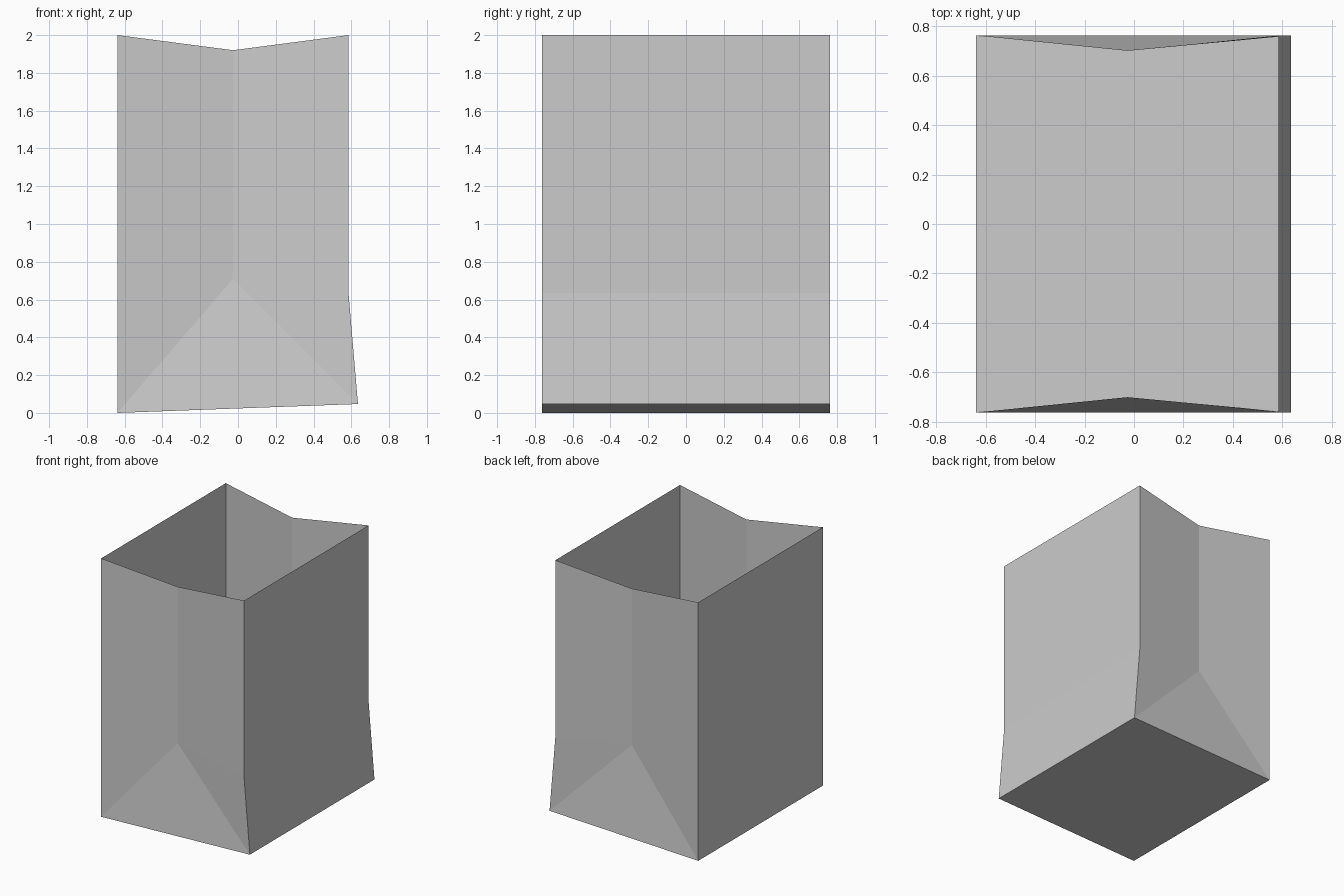
import bpy
import bmesh

if "Cube" in bpy.data.objects:
    bpy.data.objects.remove(bpy.data.objects["Cube"])

HALF_DEPTH = 0.762   # y of the outer corners
FOLD_DEPTH = 0.70    # y of the pushed-in gusset crease

# Outline in (x, z): left wall, base, then the kinked right wall
OUTLINE = [(-0.638, 2.0), (-0.638, 0.0), (0.635, 0.047), (0.585, 0.635), (0.585, 2.0)]
# Gusset crease in (x, z): top end and lower apex
CREASE = [(-0.026, 1.92), (-0.026, 0.71)]

bm = bmesh.new()


def add_row(points, y):
    return [bm.verts.new((x, y, z)) for x, z in points]


def add_gusset(side):
    """Folded end of the bag; side is -1 for front, 1 for back."""
    outer = add_row(OUTLINE, side * HALF_DEPTH)
    crease_top, apex = add_row(CREASE, side * FOLD_DEPTH)
    top_left, base_left, base_right, kink, top_right = outer
    panels = [(top_left, base_left, apex, crease_top),
              (base_left, base_right, apex),
              (base_right, kink, apex),
              (apex, kink, top_right, crease_top)]
    for panel in panels:
        bm.faces.new(panel if side < 0 else panel[::-1])
    return outer


front = add_gusset(-1)
back = add_gusset(1)

# Left wall, base and kinked right wall span between the two ends
for i in range(len(OUTLINE) - 1):
    bm.faces.new((front[i], back[i], back[i + 1], front[i + 1]))

mesh = bpy.data.meshes.new("paper_bag")
bm.to_mesh(mesh)
bm.free()
bag = bpy.data.objects.new("paper_bag", mesh)
bpy.context.collection.objects.link(bag)
